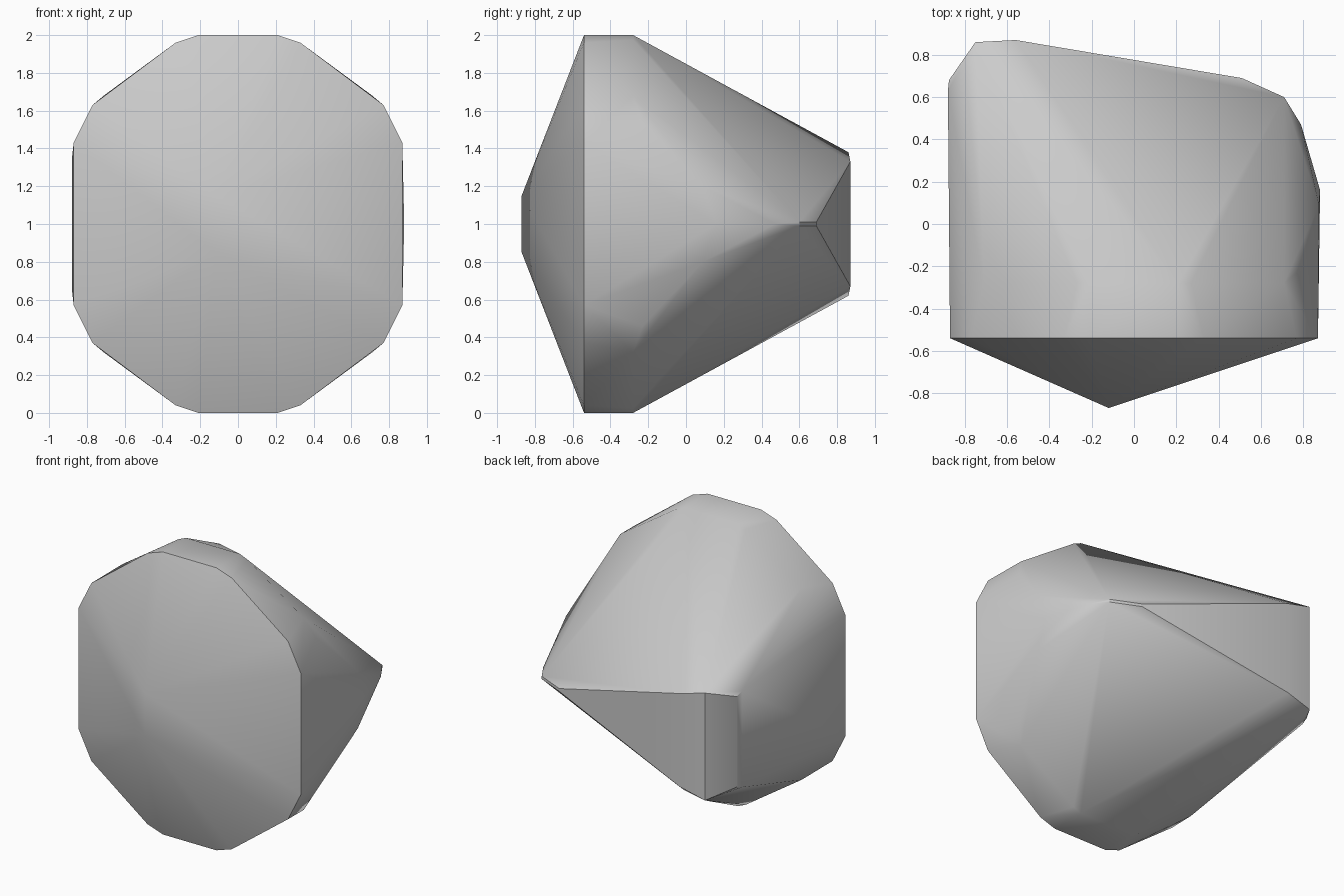
import bpy, bmesh, math

if "Cube" in bpy.data.objects:
    bpy.data.objects.remove(bpy.data.objects["Cube"])

# Upper half of the stone, as heights above its mid plane z = 1
outline = [(0.21, 1.0), (0.33, 0.96), (0.77, 0.63), (0.87, 0.43)]   # front octagonal rim
step = [(0.21, 1.0), (0.27, 0.975), (0.71, 0.68)]                   # second rim further back
points = []
for s in (-1, 1):
    points += [(s * x, -0.54, h) for x, h in outline]
    points += [(s * x, -0.28, h) for x, h in step]

points += [(-0.12, -0.87, 0.15)]                                    # front edge
points += [(0.77, -0.23, 0.54), (0.875, 0.09, 0.2), (0.88, 0.16, 0.0)]  # right flank
points += [(0.79, 0.47, 0.0), (0.71, 0.60, 0.01), (0.51, 0.69, 0.01)]   # back right ridge
points += [(-0.88, 0.63, 0.34), (-0.875, 0.68, 0.32),               # back left edge
           (-0.75, 0.86, 0.38), (-0.56, 0.87, 0.33)]

# Wrap the points and their mirror images in a convex skin
bm = bmesh.new()
for x, y, h in points:
    for s in (-1, 1):
        bm.verts.new((x, y, 1 + s * h))
bmesh.ops.remove_doubles(bm, verts=bm.verts[:], dist=0.001)
hull = bmesh.ops.convex_hull(bm, input=bm.verts[:])
inside = [v for v in bm.verts if not v.link_faces]
bmesh.ops.delete(bm, geom=inside, context='VERTS')
bmesh.ops.dissolve_limit(bm, angle_limit=math.radians(1.5),
                         verts=bm.verts[:], edges=bm.edges[:])
bmesh.ops.recalc_face_normals(bm, faces=bm.faces[:])
mesh = bpy.data.meshes.new("stone")
bm.to_mesh(mesh)
bm.free()
stone = bpy.data.objects.new("stone", mesh)
bpy.context.collection.objects.link(stone)

# Soft shading over shallow creases
bpy.context.view_layer.objects.active = stone
stone.select_set(True)
bpy.ops.object.shade_smooth_by_angle(angle=math.radians(30))
